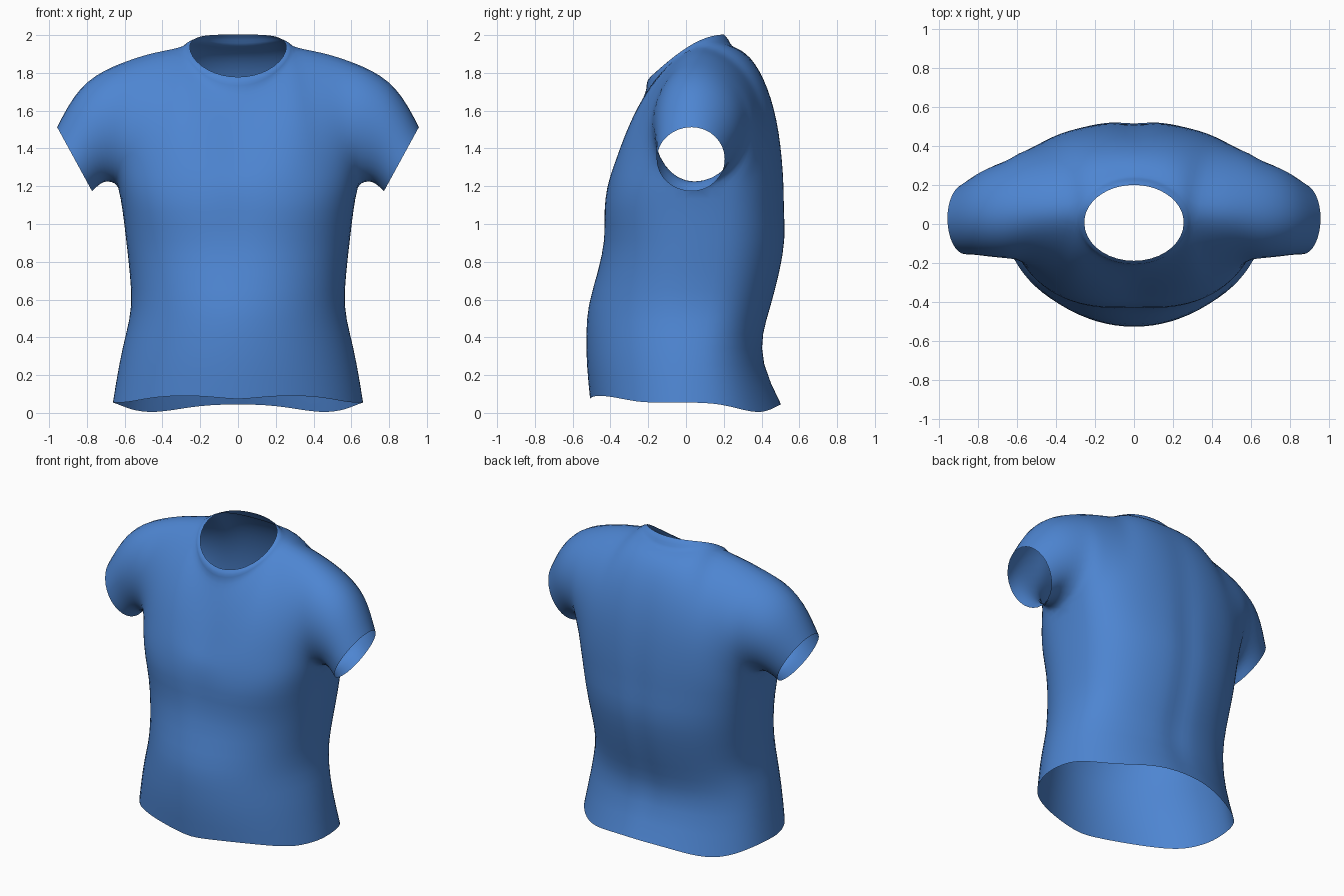
import bpy, bmesh
from math import sin, cos, pi, radians
from mathutils import Vector

if "Cube" in bpy.data.objects:
    bpy.data.objects.remove(bpy.data.objects["Cube"])

fabric = bpy.data.materials.new("blue fabric")
fabric.use_nodes = True
blue = (0.075, 0.235, 0.64, 1)
fabric.diffuse_color = blue
bsdf = fabric.node_tree.nodes["Principled BSDF"]
bsdf.inputs["Base Color"].default_value = blue
bsdf.inputs["Roughness"].default_value = 0.8

# Torso levels: height, half width, front y, back y, side seam y,
# front power, back power, chest swell
LEVELS = [
    (0.05, 0.665, -0.51, 0.505, 0.00, 1.05, 0.85, 0),
    (0.27, 0.63, -0.53, 0.405, 0.00, 1.05, 0.8, 0),
    (0.42, 0.595, -0.53, 0.41, 0.00, 1.05, 0.75, 0),
    (0.56, 0.56, -0.525, 0.455, 0.01, 1.0, 0.7, 0),
    (0.75, 0.575, -0.465, 0.505, 0.03, 0.95, 0.68, 0.01),
    (0.92, 0.595, -0.425, 0.535, 0.04, 0.92, 0.66, 0.025),
    (1.07, 0.612, -0.43, 0.525, 0.05, 0.85, 0.62, 0.04),
    (1.20, 0.635, -0.415, 0.525, 0.05, 0.8, 0.6, 0.03),
]
K, NECK, V = 10, 5, 8            # columns per half, neck columns, rows above armpit
LOW = len(LEVELS) - 1
SEAM = radians(100)              # neck angle where the shoulder seam meets the collar


def neck(angle, rx, yc, ry, drop):
    """Point on a neck ring; angle 0 is the front."""
    x, y = rx * sin(angle), yc - ry * cos(angle)
    part = (1 - cos(angle)) / 2
    z = 1.775 + 0.228 * sin(pi / 2 * part) - drop * (0.003 + 0.062 * cos(angle) ** 2)
    return Vector((x, y, z))


def neck_angle(k, back):
    return pi - (pi - SEAM) * k / NECK if back else SEAM * k / NECK


def panel_top(k, back):
    """Upper edge of a panel: neckline, then shoulder seam."""
    if k <= NECK:
        return neck(neck_angle(k, back), 0.29, 0.015, 0.225, 1)
    start = neck(SEAM, 0.29, 0.015, 0.225, 1)
    t = (k - NECK) / (K - NECK)
    p = start.lerp(Vector((0.66, 0.05, 1.855)), t)
    p.z += 0.022 * sin(pi * t)
    return p


def torso_point(k, row, back):
    a = pi / 2 * k / K
    z, w, yf, yb, seam, power_f, power_b, swell = LEVELS[row]
    edge, power = (yb, power_b) if back else (yf, power_f)
    fall = 0 if k == K else cos(a) ** power
    y = seam + (edge - seam) * fall
    if not back:
        y -= swell * sin(2 * a)
    elif k == 0 and row > 0:
        y -= 0.018               # spine hollow
    if row == 0:                 # wavy hem
        if back:
            z = 0.055 - 0.01 * cos(a) ** 2 - 0.047 * sin(2 * a) ** 3
        else:
            z = 0.055 + 0.015 * cos(a) ** 4 + 0.027 * max(0, sin(3 * a))
    return Vector((w * sin(a), y, z))


def shirt_point(k, row, back):
    if row <= LOW:
        return torso_point(k, row, back)
    v = (row - LOW) / V
    base, top = torso_point(k, LOW, back), panel_top(k, back)
    s = k / K
    r = 1 - 0.7 * s ** 3 if back else 0.5 * sin(pi * s)
    arc, rise = cos(v * pi / 2), sin(v * pi / 2)
    y = top.y + (base.y - top.y) * ((1 - r) * (1 - v) + r * arc)
    bulge = 0.29 * s ** 2.4 if back else -0.24 * s ** 2.8
    y += bulge * sin(pi * v)
    # Heights turn into an oval armhole toward the side
    oval = s ** 4
    climb = (1 - oval) * ((1 - r) * v + r * rise) + oval * (1 - cos(pi * v)) / 2
    return Vector((base.x + (top.x - base.x) * v, y, base.z + (top.z - base.z) * climb))


def sleeve_point(t, v, back):
    """Between armhole (t=0) and cuff (t=1)."""
    start = shirt_point(K, LOW + round(v * V), back)
    phi = pi * v
    cuff = Vector((0.865 - 0.095 * cos(phi),
                   0.03 + (0.18 if back else -0.19) * sin(phi),
                   1.343 - 0.174 * cos(phi)))
    p = start.lerp(cuff, t)
    swell = sin(pi * t)
    depth = 0.015 * sin(phi) if back else 0
    return p + Vector((0.035 * v * swell, depth * swell, (0.035 + 0.02 * v) * swell))


bm = bmesh.new()


def add_grid(points):
    """Quads over a rectangular list of rows of points."""
    rows = [[bm.verts.new(p) for p in row] for row in points]
    for lower, upper in zip(rows, rows[1:]):
        for i in range(len(lower) - 1):
            bm.faces.new((lower[i], lower[i + 1], upper[i + 1], upper[i]))


def weld():
    bmesh.ops.remove_doubles(bm, verts=bm.verts[:], dist=0.0008)


for back in (False, True):
    # Body panel
    add_grid([[shirt_point(k, row, back) for k in range(K + 1)]
              for row in range(LOW + V + 1)])
    # Sleeve half
    add_grid([[sleeve_point(t / 4, j / V, back) for j in range(V + 1)]
              for t in range(5)])
weld()

# Relax the cloth around the shoulders, leaving open edges in place
for _ in range(2):
    cloth = [v for v in bm.verts if not v.is_boundary and v.co.z > 1.3]
    bmesh.ops.smooth_vert(bm, verts=cloth, factor=0.4,
                          use_axis_x=True, use_axis_y=True, use_axis_z=True)

# Collar band
bands = [(0.29, 0.015, 0.225, 1), (0.282, 0.008, 0.224, 0.45), (0.26, 0.005, 0.198, 0)]
for back in (False, True):
    add_grid([[neck(neck_angle(k, back), *band) for k in range(NECK + 1)]
              for band in bands])
weld()

# Square up the centre line and turn the cloth outward
for v in bm.verts:
    if abs(v.co.x) < 0.001:
        v.co.x = 0
bmesh.ops.recalc_face_normals(bm, faces=bm.faces[:])
front = min(bm.faces, key=lambda f: f.calc_center_median().y)
if front.normal.y > 0:
    bmesh.ops.reverse_faces(bm, faces=bm.faces[:])
for f in bm.faces:
    f.smooth = True

mesh = bpy.data.meshes.new("shirt")
bm.to_mesh(mesh)
bm.free()
mesh.materials.append(fabric)
shirt = bpy.data.objects.new("shirt", mesh)
bpy.context.collection.objects.link(shirt)

mirror = shirt.modifiers.new("mirror", 'MIRROR')
mirror.use_clip = True
smooth = shirt.modifiers.new("smooth", 'SUBSURF')
smooth.levels = smooth.render_levels = 1
